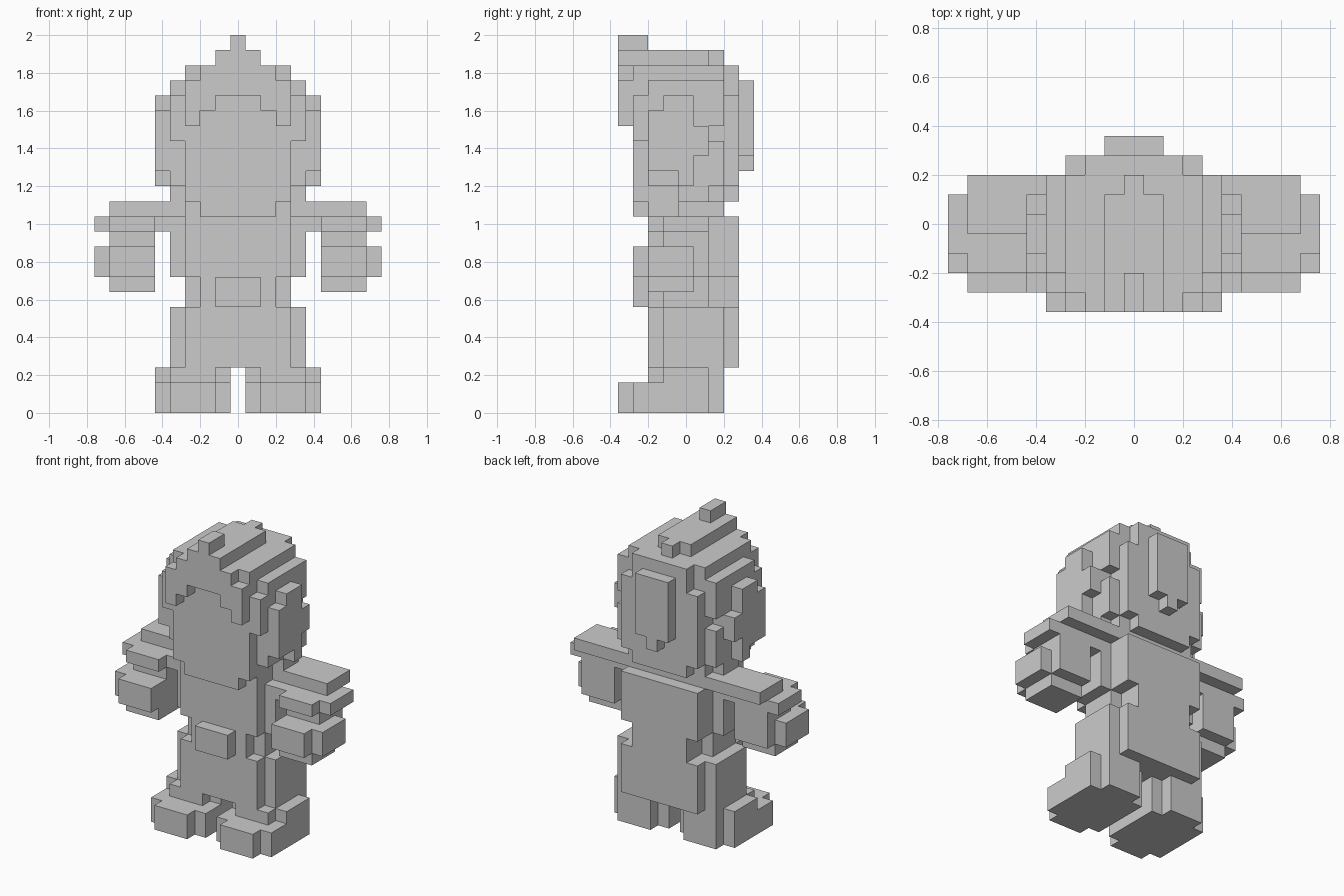
import bpy, bmesh

if "Cube" in bpy.data.objects:
    bpy.data.objects.remove(bpy.data.objects["Cube"])

U = 0.08  # edge of one cube
TOP = 24  # highest cube layer

mat = bpy.data.materials.new("grey")
mat.diffuse_color = (0.6, 0.6, 0.6, 1)
mat.use_nodes = True
mat.node_tree.nodes["Principled BSDF"].inputs["Base Color"].default_value = mat.diffuse_color
taken, parts = set(), {}


def span(r):
    """A single index, or an inclusive pair of indices."""
    return range(r, r + 1) if isinstance(r, int) else range(r[0], r[1] + 1)


def box(x, y, z):
    """Cubes filling a block, mirrored across x = 0."""
    return {(s * i, j, k) for s in (1, -1) for i in span(x) for j in span(y) for k in span(z)}


def part(name, *blocks):
    """Claim the cubes of a part that no earlier part holds."""
    parts[name] = set().union(*blocks) - taken
    taken.update(parts[name])


CORE, DEEP, SIDE = (0, 3), (-2, 2), (-1, 1)  # shared body widths and depths
WAIST = (7, 8)

# Head: square face with a narrower chin
part("face", box(CORE, (-3, 2), (14, 21)), box((0, 2), (-3, 1), 13))

# Fringe: an arch whose top steps down outwards
for x in span(CORE):
    part("fringe_%d" % x, box(x, -4, (21 - max(0, x - 1), TOP - x)))
part("crown_hair", box(CORE, (-3, 2), 22), box(SIDE, (-3, 1), 23), box(0, 2, 23))
part("forelock", box(0, (-4, -3), TOP))

# Hair on the sides, with round buns and a tail behind
part("side_hair", box(4, DEEP, (15, 21)) - box(4, 2, 18),
     box(4, -3, (18, 20)), box(4, (0, 1), 14))
part("hair_bun", box(5, -2, (16, 20)), box(5, (-1, 0), (16, 20)),
     box(5, (-1, 0), 20), box(5, 0, 15), box(5, 1, (17, 18)))
parts["hair_bun"] -= box(5, -2, 20)
taken -= box(5, -2, 20)
part("back_hair", box((0, 2), 3, (14, 22)), box(3, 3, (15, 20)))
part("ponytail", box((0, 1), 4, (17, 21)), box(0, 4, 16))

# Body: one block pinched at the waist, with a cape of the same outline
notch = box(3, -2, WAIST) | box(3, 2, WAIST)
part("torso", box(CORE, DEEP, (7, 13)) - notch, box(4, SIDE, (9, 11)))
part("buckle", box((0, 1), -3, WAIST))
part("cape", box(CORE, 3, (3, 12)) - box(3, 3, WAIST))

# Arms step down forwards, with chunky hands below
part("arms", box((4, 8), (0, 2), 13), box((4, 9), SIDE, 12),
     box((6, 8), -2, 12), box((6, 8), SIDE, 11))
part("hands", box((6, 9), (-2, 0), (9, 10)), box((6, 8), (-3, 1), (9, 10)),
     box((6, 8), (-2, 0), 8))

# Legs and boots
part("legs", box(CORE, DEEP, (3, 6)), box(4, (-1, 2), (3, 6)))
part("feet", box((1, 5), (-3, 1), (0, 1)), box((2, 4), (-4, 2), (0, 1)),
     box((1, 5), SIDE, 2), box((2, 4), DEEP, 2))


def build(name, own):
    """Make the outer skin of a part, leaving out faces hidden by neighbours."""
    bm = bmesh.new()
    verts = {}
    for c in sorted(own):
        for axis in range(3):
            for s in (-1, 1):
                n = list(c)
                n[axis] += s
                if tuple(n) in taken:
                    continue
                ring = []
                for da, db in ((0, 0), (1, 0), (1, 1), (0, 1)):
                    p = list(c)
                    p[axis] += s > 0
                    p[(axis + 1) % 3] += da
                    p[(axis + 2) % 3] += db
                    p = tuple(p)
                    if p not in verts:
                        verts[p] = bm.verts.new(((p[0] - .5) * U, (p[1] - .5) * U, p[2] * U))
                    ring.append(verts[p])
                bm.faces.new(ring if s > 0 else ring[::-1])
    # Merge the flat areas into single faces
    bmesh.ops.dissolve_limit(bm, angle_limit=0.01, verts=bm.verts, edges=bm.edges)
    me = bpy.data.meshes.new(name)
    bm.to_mesh(me)
    bm.free()
    me.materials.append(mat)
    bpy.context.collection.objects.link(bpy.data.objects.new(name, me))


for name, own in parts.items():
    build(name, own)
